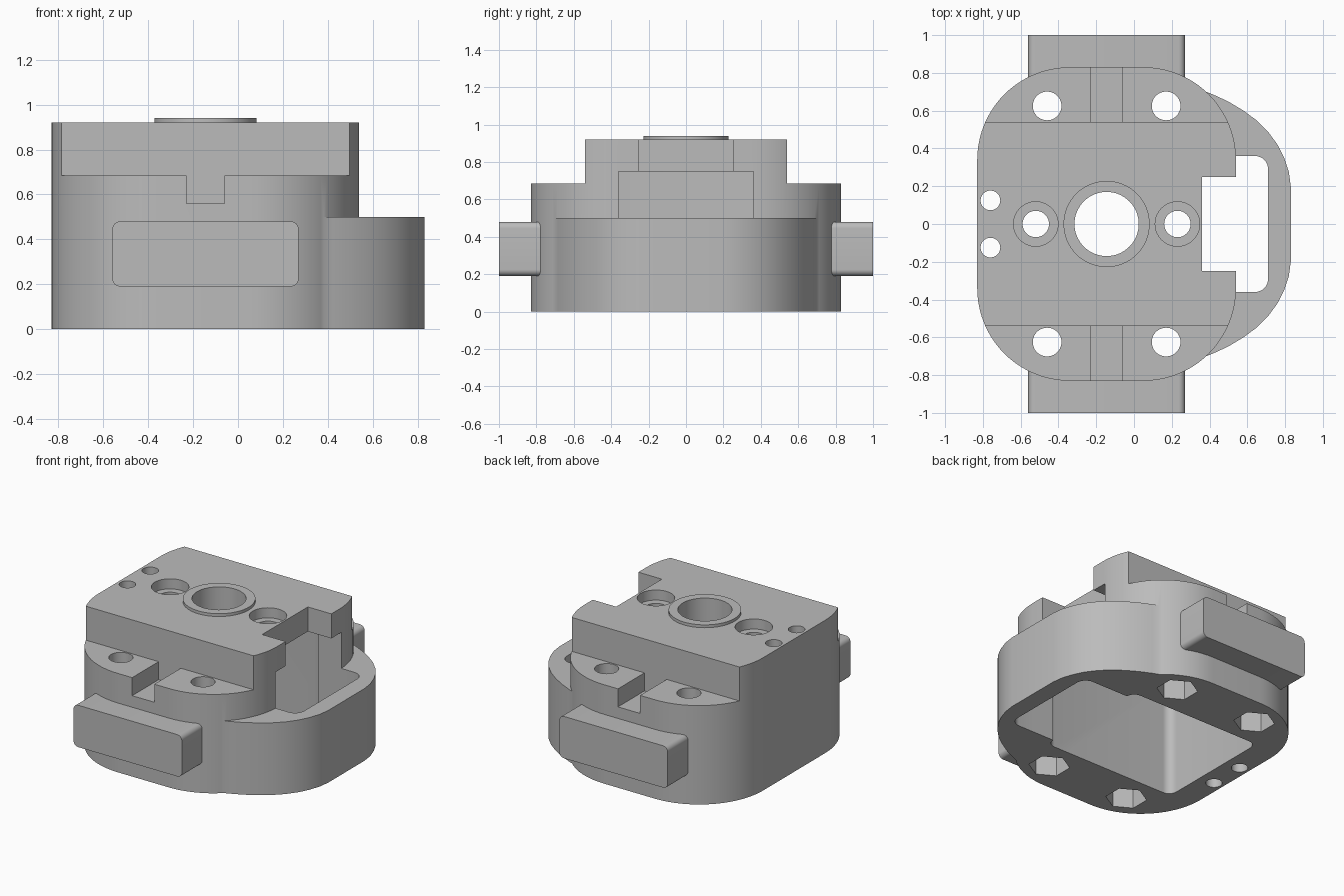
import bpy, bmesh, math
from mathutils import Matrix

cube = bpy.data.objects.get("Cube")
if cube:
    bpy.data.objects.remove(cube, do_unlink=True)

grey = bpy.data.materials.new("plain grey")
grey.use_nodes = True
grey.diffuse_color = (0.5, 0.5, 0.5, 1)
grey.node_tree.nodes["Principled BSDF"].inputs["Base Color"].default_value = (0.5, 0.5, 0.5, 1)

CX = -0.145  # middle of the main block


def prism(name, outline, z0, z1):
    """Extrude a closed outline from z0 to z1."""
    bm = bmesh.new()
    face = bm.faces.new([bm.verts.new((x, y, z0)) for x, y in outline])
    ext = bmesh.ops.extrude_face_region(bm, geom=[face])
    verts = [v for v in ext["geom"] if isinstance(v, bmesh.types.BMVert)]
    bmesh.ops.translate(bm, vec=(0, 0, z1 - z0), verts=verts)
    bmesh.ops.recalc_face_normals(bm, faces=bm.faces)
    mesh = bpy.data.meshes.new(name)
    bm.to_mesh(mesh)
    bm.free()
    mesh.materials.append(grey)
    obj = bpy.data.objects.new(name, mesh)
    bpy.context.collection.objects.link(obj)
    return obj


def rounded(x0, x1, y0, y1, r, steps=8):
    """Outline of a rectangle with round corners."""
    if r == 0:
        return [(x1, y1), (x0, y1), (x0, y0), (x1, y0)]
    centres = [(x1 - r, y1 - r), (x0 + r, y1 - r), (x0 + r, y0 + r), (x1 - r, y0 + r)]
    pts = []
    for k, (cx, cy) in enumerate(centres):
        for i in range(steps + 1):
            a = math.pi / 2 * (k + i / steps)
            pts.append((cx + r * math.cos(a), cy + r * math.sin(a)))
    return pts


def circle(x, y, r, n=40, turn=0.0):
    return [(x + r * math.cos(turn + math.tau * i / n),
             y + r * math.sin(turn + math.tau * i / n)) for i in range(n)]


def combine(target, tool, operation="DIFFERENCE"):
    """Apply a boolean and discard the tool."""
    tool.hide_render = True
    mod = target.modifiers.new("combine", "BOOLEAN")
    mod.operation, mod.solver, mod.object = operation, "EXACT", tool
    graph = bpy.context.evaluated_depsgraph_get()
    graph.update()
    mesh = bpy.data.meshes.new_from_object(target.evaluated_get(graph))
    target.modifiers.clear()
    target.data = mesh
    bpy.data.objects.remove(tool, do_unlink=True)


def cut(target, outline, z0, z1):
    combine(target, prism("cutter", outline, z0, z1))


# Main block with the lower side loop
body = prism("body", rounded(-0.83, 0.54, -0.83, 0.83, 0.49, 20), 0, 0.92)
half = [(0.2, 0.6), (0.34, 0.717), (0.42, 0.685), (0.5, 0.648), (0.58, 0.6),
        (0.65, 0.548), (0.71, 0.488), (0.76, 0.42), (0.795, 0.35), (0.82, 0.275), (0.83, 0.2)]
loop = prism("side_loop", half + [(x, -y) for x, y in reversed(half)], 0, 0.5)
combine(body, loop, "UNION")

# Hollow underside, side opening and top notch
cut(body, rounded(-0.65, 0.36, -0.42, 0.42, 0.06), -0.1, 0.75)
cut(body, rounded(0.1, 0.71, -0.36, 0.36, 0.07), -0.1, 0.75)
cut(body, rounded(0.36, 0.9, -0.25, 0.25, 0), 0.6, 1.1)

# Front and back ledges, each with a slot, bolt holes and nut pockets
for s in (-1, 1):
    y0, y1 = sorted((0.54 * s, 1.1 * s))
    cut(body, rounded(-1.1, 1.1, y0, y1, 0), 0.685, 1.1)
    cut(body, rounded(CX - 0.085, CX + 0.085, y0, y1, 0), 0.56, 0.8)
    for side in (-1, 1):
        x, y = CX + 0.315 * side, 0.625 * s
        cut(body, circle(x, y, 0.076), -0.1, 0.8)
        cut(body, circle(x, y, 0.13, 6, math.pi / 6), -0.1, 0.2)
    # Counterbored screw holes and pin holes
    x = CX + 0.375 * s
    cut(body, circle(x, 0, 0.07), 0.6, 1.1)
    cut(body, circle(x, 0, 0.118), 0.85, 1.1)
    cut(body, circle(-0.76, 0.125 * s, 0.052), -0.1, 1.1)

# Centre bore and its raised rim
rim = prism("bore_rim", circle(CX, 0, 0.228, 64), 0.9, 0.94)
for part in (body, rim):
    cut(part, circle(CX, 0, 0.17, 64), 0.6, 1.1)

# Clamp pads on front and back
parts = [body, rim]
for name, y in (("front_pad", -0.76), ("back_pad", 1.0)):
    pad = prism(name, rounded(-0.56, 0.27, 0.19, 0.48, 0.035), 0, 0.24)
    pad.data.transform(Matrix.Translation((0, y, 0)) @ Matrix.Rotation(math.pi / 2, 4, "X"))
    parts.append(pad)

# Smooth curved walls, keep edges sharp
bpy.ops.object.select_all(action="DESELECT")
for part in parts:
    part.select_set(True)
bpy.context.view_layer.objects.active = body
bpy.ops.object.shade_smooth_by_angle(angle=math.radians(30))
